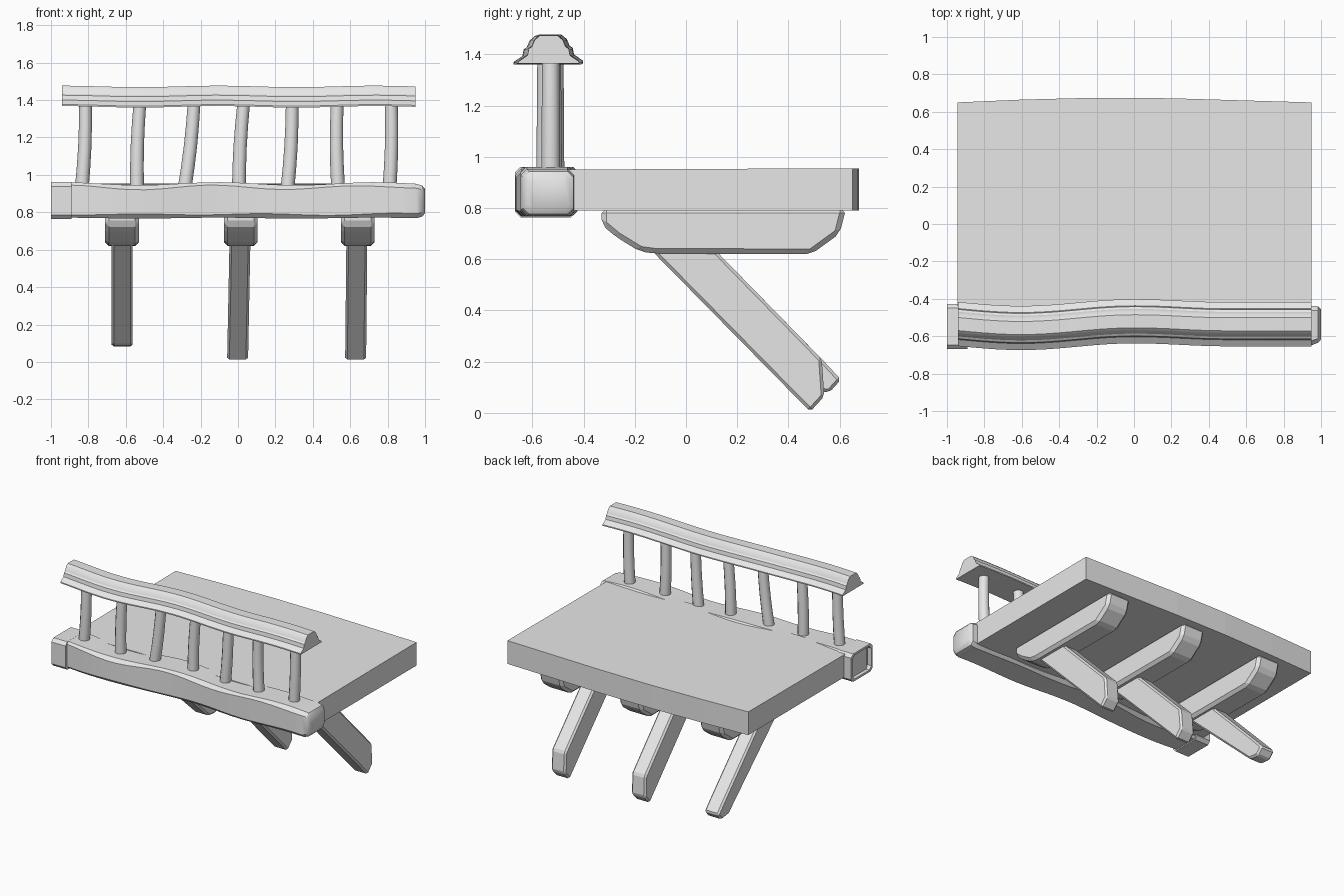
import bpy, bmesh, math
from mathutils import Vector

if "Cube" in bpy.data.objects:
    bpy.data.objects.remove(bpy.data.objects["Cube"], do_unlink=True)

GREY = (0.8, 0.8, 0.8, 1.0)
grey = bpy.data.materials.new("plain grey")
grey.use_nodes = True
grey.diffuse_color = GREY
grey.node_tree.nodes["Principled BSDF"].inputs["Base Color"].default_value = GREY


def loft(name, rings, bevel=0.0, smooth=True, capped=True):
    """Skin a series of equal rings of points, closing both ends."""
    bm = bmesh.new()
    loops = [[bm.verts.new(p) for p in ring] for ring in rings]
    n = len(loops[0])
    for a, b in zip(loops, loops[1:]):
        for i in range(n):
            j = (i + 1) % n
            bm.faces.new((a[i], a[j], b[j], b[i]))
    if capped:
        bm.faces.new(loops[0])
        bm.faces.new(loops[-1])
    bmesh.ops.recalc_face_normals(bm, faces=bm.faces)
    if bevel:
        bmesh.ops.bevel(bm, geom=bm.edges[:], offset=bevel, segments=1,
                        affect='EDGES', clamp_overlap=True)
    mesh = bpy.data.meshes.new(name)
    bm.to_mesh(mesh)
    bm.free()
    mesh.materials.append(grey)
    obj = bpy.data.objects.new(name, mesh)
    bpy.context.collection.objects.link(obj)
    if smooth:
        bpy.ops.object.select_all(action='DESELECT')
        obj.select_set(True)
        bpy.context.view_layer.objects.active = obj
        bpy.ops.object.shade_smooth_by_angle(angle=math.radians(32))
    return obj


def sway(x):
    """Front-to-back wander of the hand-cut timber."""
    if x < 0:
        return -0.538 + 0.018 * math.cos(5.2 * x)
    return -0.528 + 0.008 * math.cos(min(x / 0.5, 1) * math.pi)


def lift(x):
    """Slight up-and-down wander of the timber."""
    return 0.005 * math.cos(7.5 * x + 0.8)


def octagon(cy, cz, hy, hz, cut):
    pts = [(hy, hz - cut), (hy - cut, hz), (cut - hy, hz), (-hy, hz - cut),
           (-hy, cut - hz), (cut - hy, -hz), (hy - cut, -hz), (hy, cut - hz)]
    return [(cy + y, cz + z) for y, z in pts]


# Deck with a slightly bowed back edge
outline = [(-0.945, -0.5), (-0.945, 0.65), (-0.6, 0.665), (-0.2, 0.675),
           (0.2, 0.672), (0.95, 0.65), (0.95, -0.5)]
loft("deck", [[(x, y, 0.79) for x, y in outline],
              [(x, y, 0.95 + 0.005 * (y > 0)) for x, y in outline]], smooth=False)

# Front beam with a tapered, worn end
rings = []
for i in range(25):
    x = -0.975 + 1.93 * i / 24
    top = 0.953 + 2 * lift(x) * 0.8
    bottom = 0.769 + 0.5 * lift(x)
    cut = 0.02 + 0.005 * math.sin(9 * x)
    section = octagon(sway(x) - 0.006, (top + bottom) / 2, 0.104, (top - bottom) / 2, cut)
    rings.append([(x, y, z) for y, z in section])
for x, hy, hz in ((0.985, 0.097, 0.083), (1.0, 0.08, 0.065)):
    rings.append([(x, y, z) for y, z in octagon(-0.537, 0.86, hy, hz, 0.022)])
loft("front_beam", rings)

# Open sleeve around the other beam end
sleeve = []
for x, half in ((-0.97, 0.105), (-1.0, 0.105), (-1.0, 0.12), (-0.89, 0.12), (-0.89, 0.098)):
    sleeve.append([(x, y, z) for y, z in octagon(-0.548, 0.862, half, half - 0.021, 0.022)])
loft("beam_sleeve", sleeve, capped=False)

# Moulded handrail
half = [(0.035, 1.475), (0.055, 1.458), (0.066, 1.432), (0.078, 1.424),
        (0.083, 1.398), (0.118, 1.374), (0.118, 1.366)]
profile = half + [(-y, z) for y, z in reversed(half)]
rings = []
for i in range(29):
    x = -0.94 + 1.89 * i / 28
    rings.append([(x, sway(x) + y, z + lift(x) * 0.8 - 0.002) for y, z in profile])
loft("handrail", rings)

# Leaning balusters: foot and head positions along the rail
feet = [-0.835, -0.54, -0.285, 0.005, 0.265, 0.535, 0.81]
heads = [-0.815, -0.525, -0.235, 0.03, 0.29, 0.53, 0.82]
for n, (foot, head) in enumerate(zip(feet, heads)):
    rings = []
    for k in range(5):
        t = k / 4
        cx = foot + (head - foot) * t + 0.006 * math.sin(math.pi * t) * (-1) ** n
        r = 0.037 - 0.003 * t
        rings.append([(cx + r * math.cos(a * math.tau / 12),
                       sway(cx) + 0.008 + r * math.sin(a * math.tau / 12),
                       0.93 + 0.45 * t) for a in range(12)])
    loft(f"baluster_{n + 1}", rings)


def timber(name, profile, x, lean, width, bevel):
    """Side profile in y-z given thickness along x, leaning sideways as it drops."""
    rings = []
    for side in (-1, 1):
        rings.append([(x + side * width / 2 + lean * (0.62 - z), y, z) for y, z in profile])
    return loft(name, rings, bevel=bevel, smooth=False)


# Corbels under the deck, each with a diagonal strut
corbel = [(-0.33, 0.80), (-0.33, 0.735), (-0.27, 0.685), (-0.18, 0.63),
          (-0.12, 0.622), (0.49, 0.62), (0.60, 0.70), (0.625, 0.80)]
long_strut = [(-0.15, 0.65), (0.10, 0.65), (0.53, 0.21), (0.54, 0.065), (0.485, 0.005)]
short_strut = [(-0.13, 0.65), (0.10, 0.65), (0.54, 0.20), (0.605, 0.13),
               (0.56, 0.08), (0.48, 0.09)]
bays = [("right", -0.62, -0.62, 0.0, short_strut),
        ("middle", 0.015, 0.01, -0.02, long_strut),
        ("left", 0.64, 0.635, -0.01, long_strut)]
for side, cx, sx, lean, shape in bays:
    timber(f"{side}_corbel", corbel, cx, 0.0, 0.18, 0.02)
    timber(f"{side}_strut", shape, sx, lean, 0.112, 0.012)
